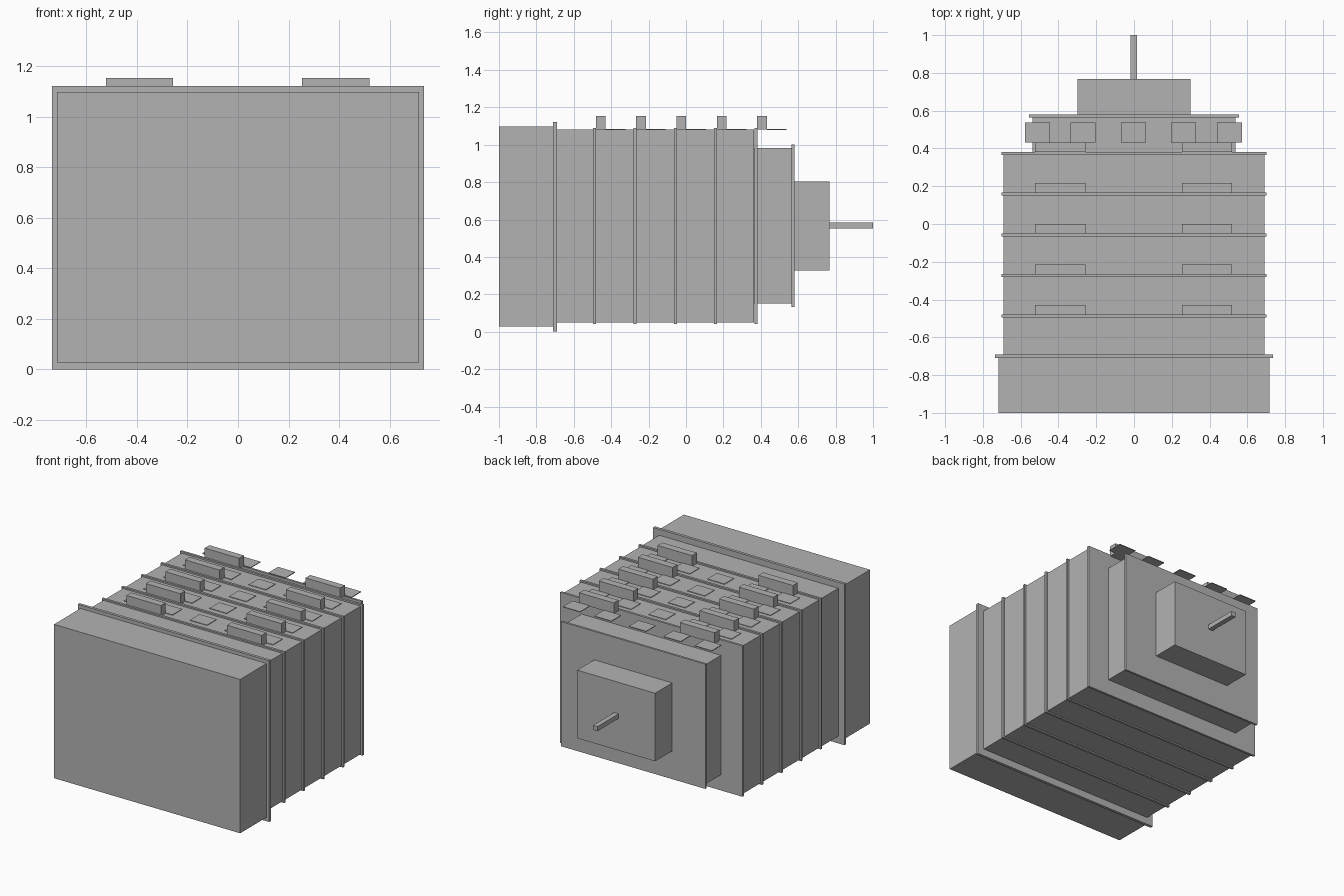
import bpy

grey = bpy.data.materials.new("mid_grey")
grey.diffuse_color = (0.45, 0.45, 0.45, 1)


def box(name, x, y, z):
    """Box from (min, max) ranges on each axis."""
    centre = [(a + b) / 2 for a, b in (x, y, z)]
    bpy.ops.mesh.primitive_cube_add(size=1, location=centre)
    ob = bpy.context.object
    ob.name = name
    for v in ob.data.vertices:
        for i, (a, b) in enumerate((x, y, z)):
            v.co[i] *= b - a
    ob.data.materials.append(grey)
    return ob


# Stepped housing, front to back
box("front_cover", (-0.717, 0.717), (-1.0, -0.71), (0.027, 1.098))
box("front_flange", (-0.737, 0.737), (-0.71, -0.69), (0.0, 1.122))
box("main_body", (-0.69, 0.69), (-0.69, 0.364), (0.05, 1.08))
box("rear_section", (-0.537, 0.537), (0.364, 0.565), (0.15, 0.982))
box("rear_flange", (-0.555, 0.555), (0.565, 0.58), (0.132, 1.0))
box("rear_hub", (-0.30, 0.30), (0.58, 0.768), (0.328, 0.802))
box("shaft", (-0.019, 0.016), (0.768, 1.0), (0.551, 0.583))

# Five ribs, each followed by a pair of raised bars and a row of thin plates
for i in range(5):
    y = -0.496 + 0.2155 * i
    box(f"rib_{i}", (-0.702, 0.702), (y, y + 0.016), (0.041, 1.09))
    for side, x in (("left", (-0.523, -0.257)), ("right", (0.254, 0.52))):
        box(f"bar_{side}_{i}", x, (y + 0.014, y + 0.066), (1.08, 1.154))
    for j, cx in enumerate((-0.51, -0.27, -0.003, 0.263, 0.505)):
        box(f"plate_{i}_{j}", (cx - 0.066, cx + 0.066),
            (y + 0.066, y + 0.172), (1.079, 1.084))
